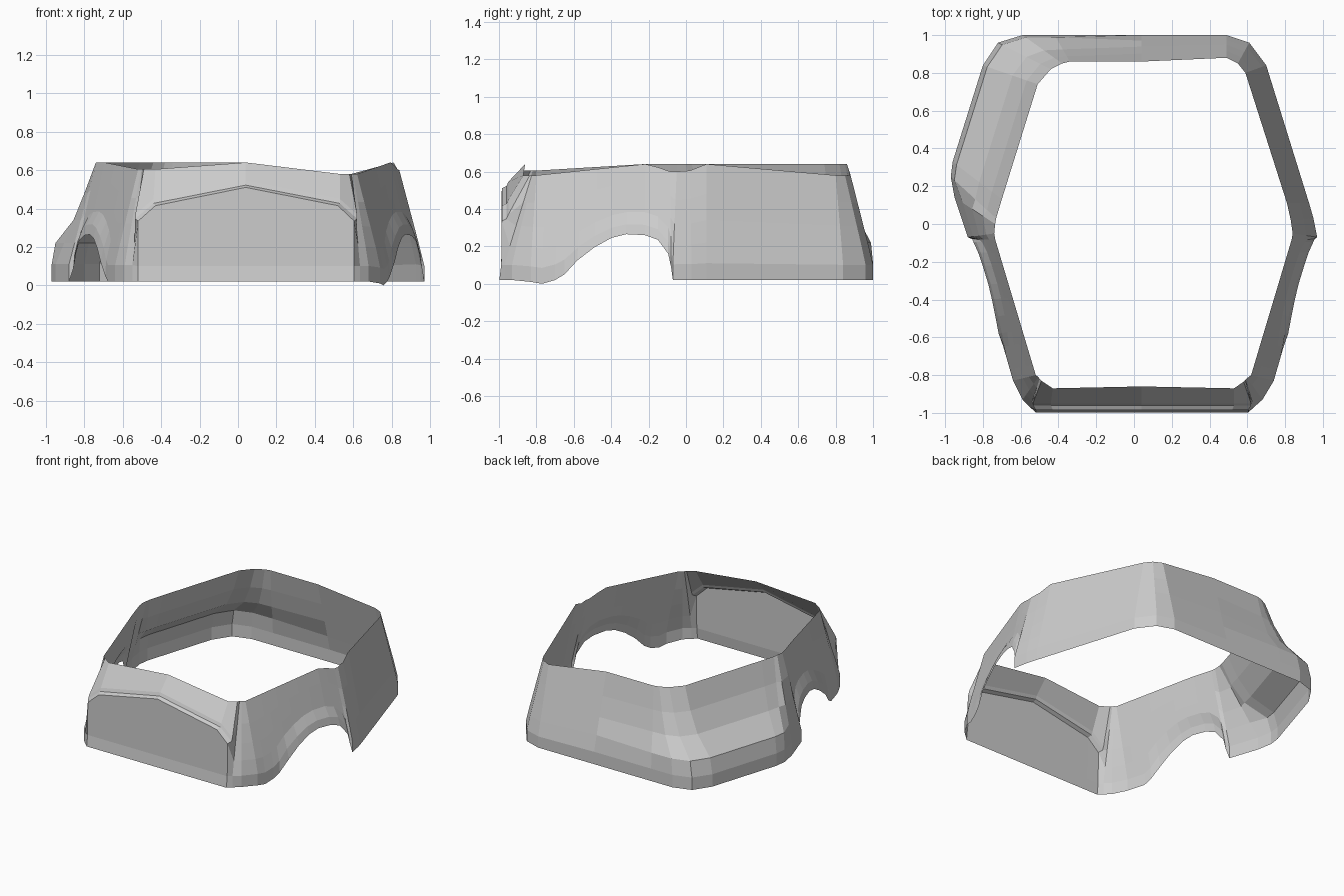
import bpy, bmesh
from mathutils import Vector

ROWS = [0.02, 0.11, 0.22, 0.34, 0.48, 0.64]
BULGE = [0.0, 0.0, 0.08, 0.54, 0.80, 1.0]     # inward lean of the flared rear corner


def wall(bx, by, rx, ry, rz, low=0.02, bulge=False, flare=0.0):
    """One column of the shell, from the lower edge to the upper rim."""
    b, r = Vector((bx, by)), Vector((rx, ry))
    out = (b - r).normalized()
    column = []
    for i, row in enumerate(ROWS):
        z = low + (rz - low) * (row - 0.02) / 0.62
        s = BULGE[i] if bulge else max(0, (z - 0.11) / (rz - 0.11))
        p = b.lerp(r, s)
        if i < 2:
            p += out * flare
        column.append((p.x, p.y, z))
    return column


def panel(x, top, lip_x, rx, ry, rz):
    """Column of the raised front panel with its stepped upper lip."""
    return [(x, -0.998, 0.02), (x, -0.988, 0.10), (x, -0.985, top),
            (lip_x, -0.96, top + 0.012), (lip_x, -0.95, top + 0.035), (rx, ry, rz)]


# Wheel arch profile: y, edge height, flare
ARCH = [(-0.77, 0.0, 0), (-0.70, 0.02, 0), (-0.65, 0.05, 0), (-0.58, 0.125, 0.008),
        (-0.49, 0.195, 0.016), (-0.40, 0.245, 0.02), (-0.32, 0.265, 0.02), (-0.22, 0.26, 0.02),
        (-0.15, 0.235, 0.018), (-0.095, 0.16, 0.01), (-0.08, 0.09, 0)]


def arch_side(mirror, rim_front):
    columns = []
    for y, low, flare in ARCH:
        t = (y + 0.83) / 0.77
        bx, rx, ry = 0.74 + 0.222 * t, 0.62 + 0.22 * t, -0.80 + 0.735 * t
        rz = min(0.64, rim_front + (0.64 - rim_front) * t / 0.79)
        if not mirror and y > -0.2:
            rz = 0.64 - 0.04 * (y + 0.2) / 0.12
        if mirror:
            bx, rx, low = 0.1 - bx, 0.1 - rx, max(low, 0.02)
        columns.append(wall(bx, y, rx, ry, rz, low, flare=flare))
    return columns


cols = []
# Front panel
cols += [panel(-0.52, 0.335, -0.535, -0.49, -0.83, 0.605),
         panel(-0.43, 0.415, -0.44, -0.43, -0.87, 0.605),
         panel(0.04, 0.51, 0.04, 0.04, -0.86, 0.64),
         panel(0.52, 0.415, 0.53, 0.53, -0.87, 0.58),
         panel(0.605, 0.335, 0.62, 0.58, -0.835, 0.58)]
# Front right corner and right arch
cols += [wall(0.635, -0.97, 0.59, -0.825, 0.58), wall(0.68, -0.93, 0.60, -0.815, 0.58),
         wall(0.74, -0.83, 0.62, -0.80, 0.58, 0.01)]
cols += arch_side(False, 0.58)
# Right rear wall, rear right corner, back
cols += [wall(*c) for c in [
    (0.97, -0.07, 0.84, -0.05, 0.60), (0.95, 0.03, 0.83, 0.02, 0.605),
    (0.927, 0.11, 0.81, 0.11, 0.64), (0.70, 0.84, 0.59, 0.80, 0.58),
    (0.61, 0.96, 0.55, 0.85, 0.58), (0.49, 1.0, 0.49, 0.88, 0.58),
    (0.04, 1.0, 0.04, 0.86, 0.64)]]
# Flared rear left corner
cols += [wall(*c, bulge=True) for c in [
    (-0.42, 1.0, -0.34, 0.86, 0.64), (-0.59, 1.0, -0.38, 0.85, 0.64),
    (-0.72, 0.96, -0.44, 0.82, 0.64), (-0.80, 0.84, -0.51, 0.74, 0.64),
    (-0.96, 0.33, -0.70, 0.13, 0.64), (-0.97, 0.25, -0.73, 0.03, 0.64)]]
cols += [wall(-0.95, 0.14, -0.735, 0.0, 0.64), wall(-0.88, -0.07, -0.74, -0.05, 0.64)]
# Left arch and front left corner
cols += arch_side(True, 0.605)[::-1]
cols += [wall(-0.64, -0.83, -0.52, -0.80, 0.605), wall(-0.59, -0.93, -0.505, -0.81, 0.605),
         wall(-0.55, -0.97, -0.50, -0.82, 0.605)]

# Skin the columns into an open body shell
bm = bmesh.new()
grid = [[bm.verts.new(p) for p in c] for c in cols]
n = len(grid)
for i in range(n):
    a, b = grid[i], grid[(i + 1) % n]
    for j in range(len(ROWS) - 1):
        bm.faces.new((a[j], b[j], b[j + 1], a[j + 1]))
mesh = bpy.data.meshes.new("body_shell")
bm.to_mesh(mesh)
bm.free()
shell = bpy.data.objects.new("body_shell", mesh)
bpy.context.collection.objects.link(shell)
